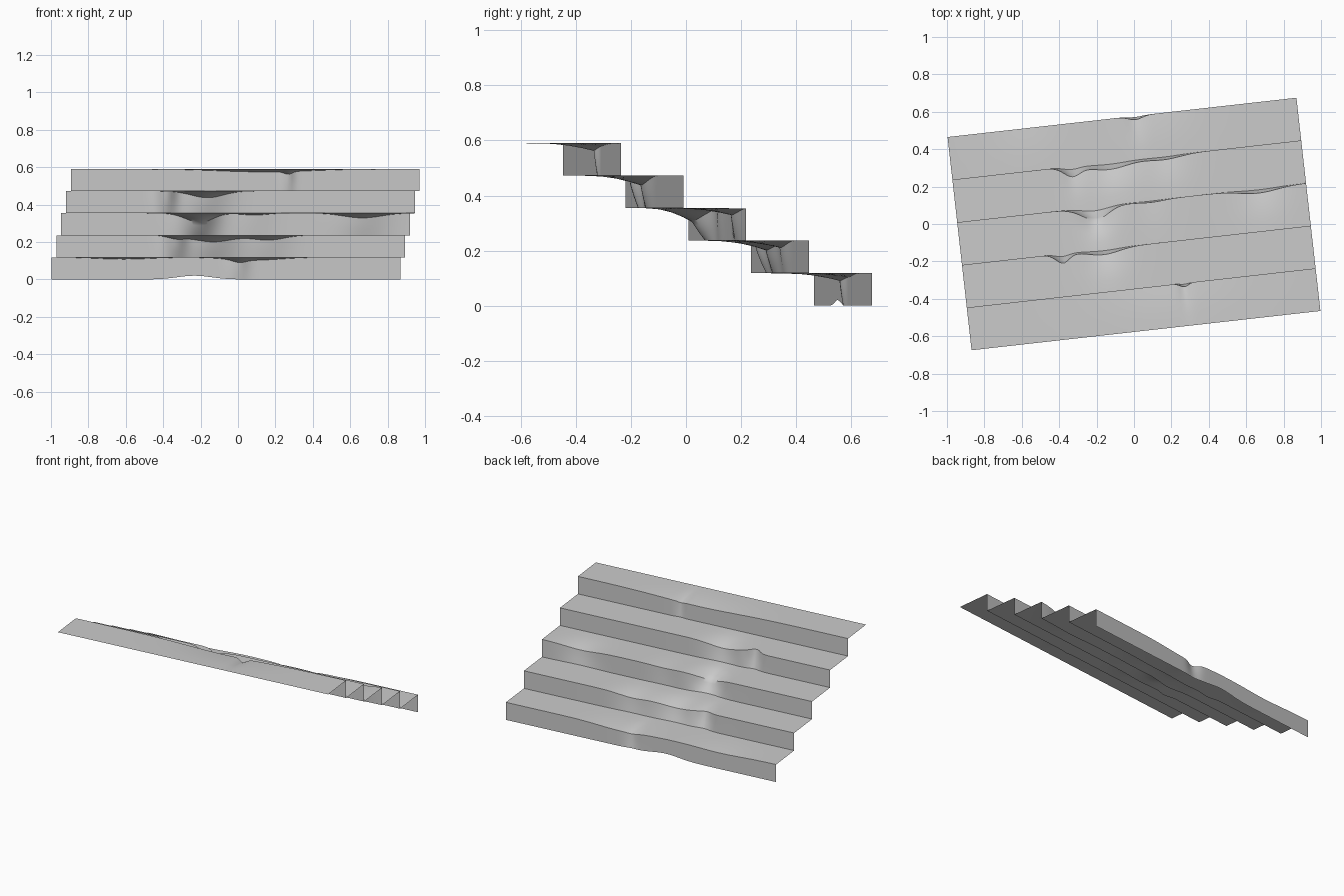
import bpy, bmesh, math
from mathutils import Vector

cube = bpy.data.objects.get("Cube")
if cube:
    bpy.data.objects.remove(cube, do_unlink=True)

STEPS, COLUMNS = 5, 120
LENGTH, DEPTH, HEIGHT = 1.877, 1.147, 0.59
RUN, RISE = DEPTH / STEPS, HEIGHT / STEPS
ANGLE = math.atan2(0.21, 1.865)

# Wear on each nosing, from the top step down: centre, width, recess, dip
WEAR = [
    [(0.23, 0.03, 0.02, 0.015), (0.1, 0.35, 0.0, 0.015)],
    [(-0.4, 0.05, 0.05, 0.0), (-0.18, 0.12, 0.03, 0.035)],
    [(-0.2, 0.1, 0.07, 0.05), (0.68, 0.14, 0.025, 0.025), (0.1, 0.1, 0.01, 0.01)],
    [(-0.3, 0.06, 0.05, 0.015), (-0.1, 0.15, 0.04, 0.035), (0.2, 0.12, 0.02, 0.025)],
    [(0.07, 0.05, 0.02, 0.015), (0.15, 0.2, 0.0, 0.015), (-0.55, 0.2, 0.0, 0.01)],
]


def worn(step, u):
    """Recess and dip of a nosing at a place along the step."""
    recess = dip = 0.0
    for centre, width, r, d in WEAR[step]:
        f = math.exp(-((u - centre) / width) ** 2)
        recess += r * f
        dip += d * f
    return recess, dip


def section(u):
    """Stepped profile of the sheet at one place along its length."""
    points = []
    for i in range(STEPS):
        recess, dip = worn(i, u)
        z = HEIGHT - i * RISE
        v0 = -DEPTH / 2 + i * RUN
        nose = v0 + RUN
        back = v0 - (0.3 * worn(i - 1, u)[0] if i else 0)
        points += [(back, z)]
        for t in (0.3, 0.55, 0.8):
            points.append((back + t * (nose - recess - back), z - dip * t ** 2))
        points.append((nose - recess, z - dip))
        points.append((nose - 0.85 * recess, z - 0.3 * RISE - 0.6 * dip))
        points.append((nose - 0.6 * recess, z - 0.65 * RISE - 0.3 * dip))
    # Bottom lip, slightly lifted where it is worn
    lift = 0.02 * math.exp(-((u + 0.17) / 0.13) ** 2)
    points.append((DEPTH / 2 - 0.3 * recess, lift))
    return points


# Thin stepped sheet: sections joined along the length
bm = bmesh.new()
along = Vector((math.cos(ANGLE), math.sin(ANGLE), 0))
across = Vector((-along.y, along.x, 0))
previous = None
for c in range(COLUMNS + 1):
    u = LENGTH * (c / COLUMNS - 0.5)
    row = [bm.verts.new(along * u + across * v + Vector((0, 0, z))) for v, z in section(u)]
    if previous:
        for k in range(len(row) - 1):
            bm.faces.new((previous[k], row[k], row[k + 1], previous[k + 1]))
    previous = row

mesh = bpy.data.meshes.new("worn_steps")
bm.to_mesh(mesh)
bm.free()
steps = bpy.data.objects.new("worn_steps", mesh)
bpy.context.collection.objects.link(steps)

# Stone colour
stone = bpy.data.materials.new("grey_stone")
stone.use_nodes = True
colour = (0.6, 0.6, 0.6, 1)
stone.diffuse_color = colour
stone.node_tree.nodes["Principled BSDF"].inputs["Base Color"].default_value = colour
mesh.materials.append(stone)

# Soft wear, crisp step edges
bpy.ops.object.select_all(action="DESELECT")
steps.select_set(True)
bpy.context.view_layer.objects.active = steps
bpy.ops.object.shade_smooth_by_angle(angle=math.radians(35))
